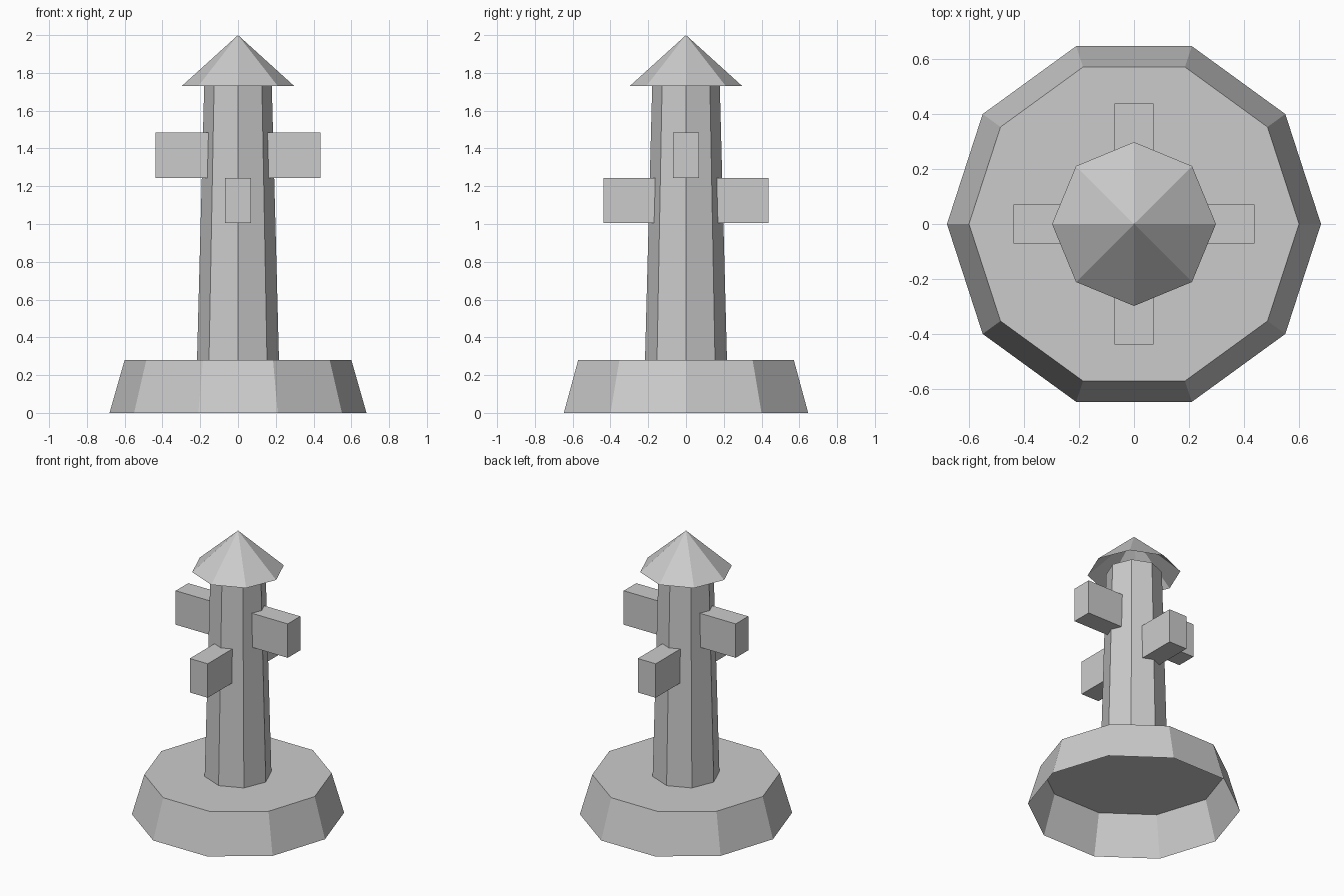
import bpy, bmesh, math

if "Cube" in bpy.data.objects:
    bpy.data.objects.remove(bpy.data.objects["Cube"])

stone = bpy.data.materials.new("grey")
stone.diffuse_color = (0.6, 0.6, 0.6, 1)
stone.use_nodes = True
stone.node_tree.nodes["Principled BSDF"].inputs["Base Color"].default_value = stone.diffuse_color


def finish(name, bm):
    bmesh.ops.recalc_face_normals(bm, faces=bm.faces)
    mesh = bpy.data.meshes.new(name)
    bm.to_mesh(mesh)
    bm.free()
    mesh.materials.append(stone)
    bpy.context.collection.objects.link(bpy.data.objects.new(name, mesh))


def frustum(name, sides, r0, r1, z0, z1, top_cap=False):
    """Tapered prism with an open bottom; a zero top radius makes a point."""
    bm = bmesh.new()

    def ring(r, z):
        return [bm.verts.new((r * math.cos(2 * math.pi * i / sides),
                              r * math.sin(2 * math.pi * i / sides), z))
                for i in range(sides)]

    low = ring(r0, z0)
    high = ring(r1, z1) if r1 else [bm.verts.new((0, 0, z1))] * sides
    for i in range(sides):
        j = (i + 1) % sides
        bm.faces.new([low[i], low[j], high[j], high[i]] if r1
                     else [low[i], low[j], high[i]])
    if top_cap:
        bm.faces.new(high)
    finish(name, bm)


def beam(name, size, z):
    bm = bmesh.new()
    bmesh.ops.create_cube(bm, size=1)
    bmesh.ops.scale(bm, vec=size, verts=bm.verts)
    bmesh.ops.translate(bm, vec=(0, 0, z), verts=bm.verts)
    finish(name, bm)


# Ten-sided plinth, eight-sided shaft and pointed roof
frustum("base", 10, 0.68, 0.60, 0.0, 0.28, top_cap=True)
frustum("shaft", 8, 0.217, 0.179, 0.28, 1.73)
frustum("roof", 8, 0.298, 0, 1.73, 2.0)

# Crossing beams that stick out on all four sides
beam("upper_beam", (0.876, 0.14, 0.24), 1.364)
beam("lower_beam", (0.14, 0.876, 0.24), 1.124)
